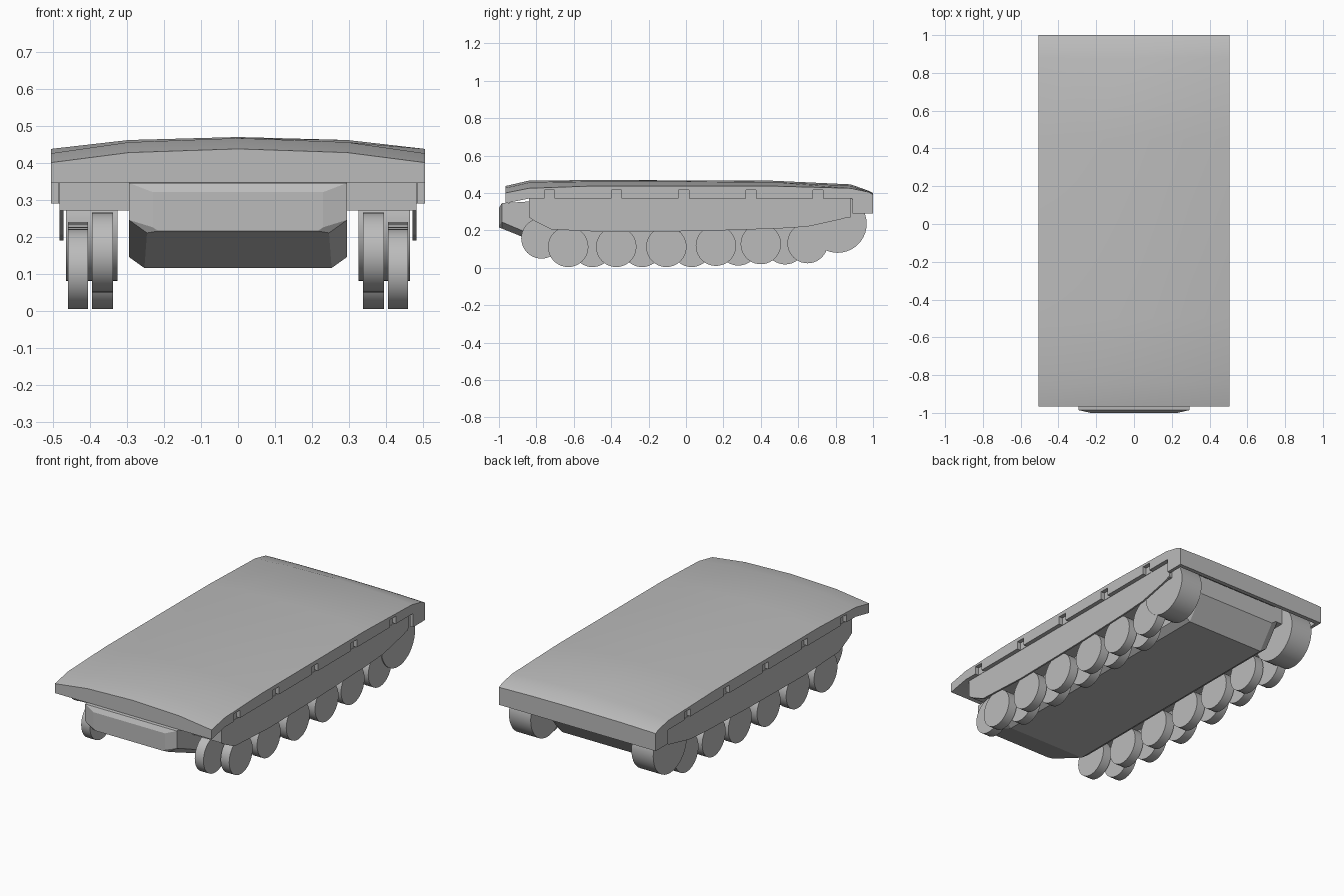
import bpy, bmesh, math
from mathutils import Matrix

cube = bpy.data.objects.get("Cube")
if cube:
    bpy.data.objects.remove(cube)

grey = bpy.data.materials.new("plain grey")
grey.use_nodes = True
GREY = (0.5, 0.5, 0.5, 1)
grey.diffuse_color = GREY
grey.node_tree.nodes["Principled BSDF"].inputs["Base Color"].default_value = GREY


def finish(name, bm, smooth=None):
    bmesh.ops.recalc_face_normals(bm, faces=bm.faces)
    mesh = bpy.data.meshes.new(name)
    bm.to_mesh(mesh)
    bm.free()
    mesh.materials.append(grey)
    ob = bpy.data.objects.new(name, mesh)
    bpy.context.collection.objects.link(ob)
    if smooth:
        bpy.ops.object.select_all(action='DESELECT')
        ob.select_set(True)
        bpy.context.view_layer.objects.active = ob
        bpy.ops.object.shade_smooth_by_angle(angle=math.radians(smooth))
    return ob


def add_box(bm, x0, x1, y0, y1, z0, z1):
    size = Matrix.Diagonal((x1 - x0, y1 - y0, z1 - z0, 1))
    place = Matrix.Translation(((x0 + x1) / 2, (y0 + y1) / 2, (z0 + z1) / 2))
    bmesh.ops.create_cube(bm, size=1, matrix=place @ size)


def loft(name, sections, smooth=None):
    """Closed cross-sections joined in order, with capped ends."""
    bm = bmesh.new()
    rings = [[bm.verts.new(p) for p in s] for s in sections]
    n = len(rings[0])
    for a, b in zip(rings, rings[1:]):
        for i in range(n):
            j = (i + 1) % n
            bm.faces.new((a[i], a[j], b[j], b[i]))
    bm.faces.new(rings[0])
    bm.faces.new(rings[-1])
    return finish(name, bm, smooth)


def wheel(name, x0, x1, y, z, r):
    bm = bmesh.new()
    place = Matrix.Translation(((x0 + x1) / 2, y, z)) @ Matrix.Rotation(math.pi / 2, 4, 'Y')
    bmesh.ops.create_cone(bm, cap_ends=True, segments=40, radius1=r, radius2=r,
                          depth=abs(x1 - x0), matrix=place)
    return finish(name, bm, 40)


# Crowned deck: y, edge height, shoulder height, centre height, underside
deck_rows = [(-.965, .40, .427, .437, .345), (-.84, .425, .455, .466, .37),
             (-.5, .437, .461, .469, .37), (.45, .437, .459, .466, .37),
             (.88, .425, .438, .446, .37), (.975, .405, .41, .412, .36),
             (1, .392, .397, .399, .36)]
deck = loft("deck", [
    [(-.505, y, low), (-.505, y, edge), (-.295, y, mid), (0, y, top),
     (.295, y, mid), (.505, y, edge), (.505, y, low)]
    for y, edge, mid, top, low in deck_rows], 30)

# Notches along the deck rim
bm = bmesh.new()
for i in range(5):
    y = -.73 + .359 * i
    for x0, x1 in ((-.6, -.482), (.482, .6)):
        add_box(bm, x0, x1, y - .027, y + .027, .33, .415)
cutter = finish("notch_cutter", bm)
cutter.hide_render = True
cutter.hide_set(True)
cut = deck.modifiers.new("notches", 'BOOLEAN')
cut.operation = 'DIFFERENCE'
cut.object = cutter

# Rear apron with short side returns
bm = bmesh.new()
add_box(bm, -.505, .505, .975, 1, .29, .38)
for x0, x1 in ((-.505, -.485), (.485, .505)):
    add_box(bm, x0, x1, .89, .99, .29, .38)
finish("rear_apron", bm)

# Hull: y, bottom, top, half width, bottom chamfer
hull_rows = [(-1, .215, .32, .23, .01), (-.985, .21, .345, .295, .035),
             (-.75, .115, .36, .295, .03), (.78, .115, .36, .295, .03),
             (.88, .25, .36, .295, .03)]
loft("hull", [
    [(-w, y, top), (-w, y, low + c), (-w + c * 1.4, y, low),
     (w - c * 1.4, y, low), (w, y, low + c), (w, y, top)]
    for y, low, top, w, c in hull_rows])

# Sponsons over the running gear
bm = bmesh.new()
for s in (-1, 1):
    add_box(bm, min(s * .28, s * .48), max(s * .28, s * .48), -.84, .88, .27, .42)
finish("sponsons", bm)

# Side skirts hanging outside the wheels
skirt_outline = [(-.84, .36), (-.84, .27), (-.81, .25), (-.72, .205), (-.4, .19),
                 (.1, .197), (.5, .21), (.65, .22), (.84, .262), (.88, .28), (.88, .36)]
for side, s in (("left", 1), ("right", -1)):
    loft(side + "_skirt", [[(s * x, y, z) for y, z in skirt_outline]
                           for x in (.472, .482)])

    # Interleaved road wheels, front idler and rear sprocket
    outer = [(-.63, .112), (-.373, .112), (-.105, .112), (.16, .118), (.4, .127), (.65, .132)]
    inner = [(-.773, .157), (-.5, .112), (-.235, .112), (.03, .112), (.28, .12), (.53, .126)]
    for i, (y, z) in enumerate(outer):
        wheel(f"{side}_outer_wheel_{i + 1}", s * .405, s * .46, y, z, .108)
    for i, (y, z) in enumerate(inner):
        wheel(f"{side}_inner_wheel_{i + 1}", s * .338, s * .394, y, z, .108)
    wheel(side + "_sprocket", s * .325, s * .465, .811, .235, .155)
